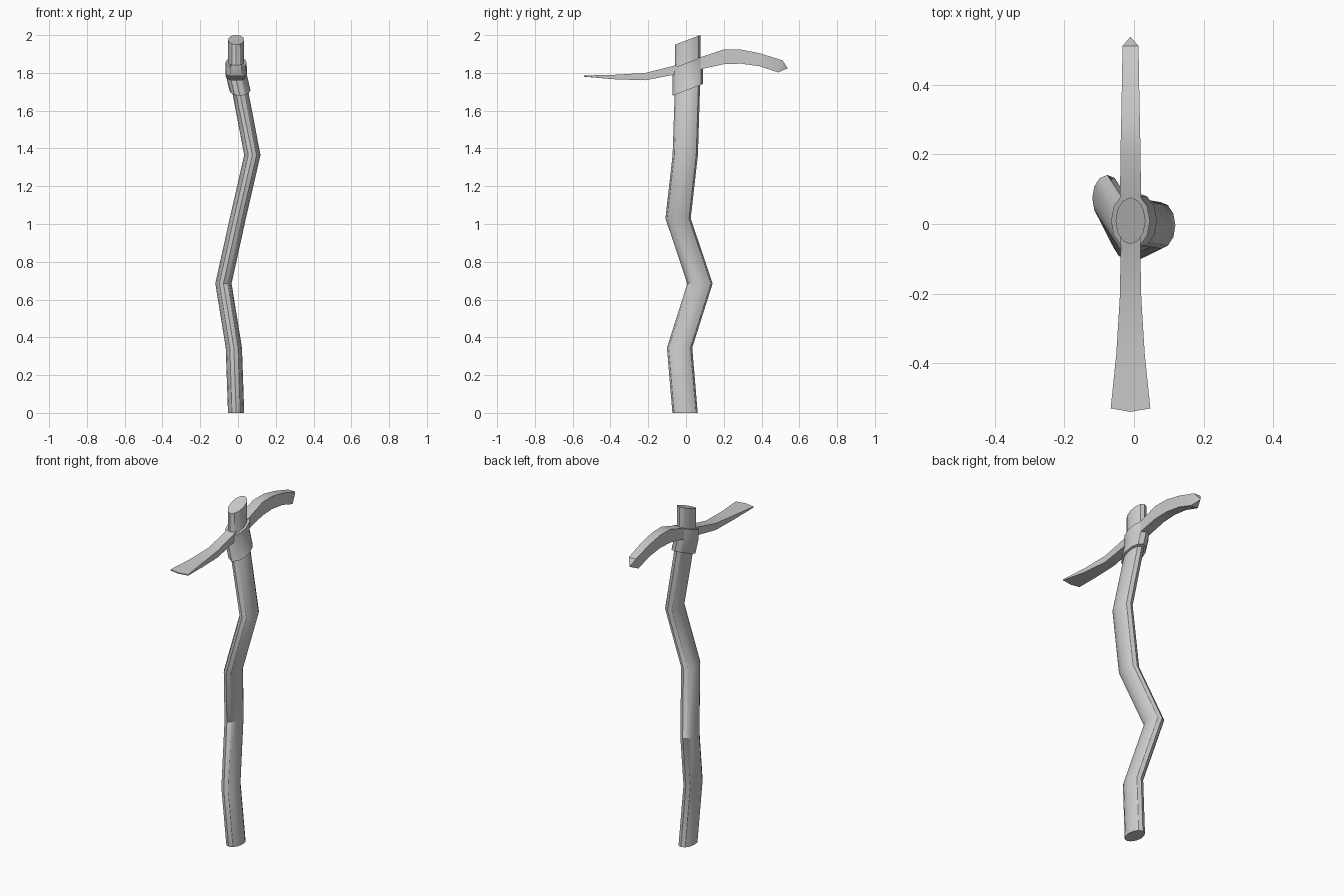
import bpy, bmesh
from math import sin, cos, pi, radians

if "Cube" in bpy.data.objects:
    bpy.data.objects.remove(bpy.data.objects["Cube"])


def loft(name, rings, tip=None, smooth=30):
    """Skin a list of equal-sized point rings, capping both ends (or ending in a tip)."""
    bm = bmesh.new()
    loops = [[bm.verts.new(p) for p in ring] for ring in rings]
    n = len(loops[0])
    for a, b in zip(loops, loops[1:]):
        for i in range(n):
            j = (i + 1) % n
            bm.faces.new((a[i], a[j], b[j], b[i]))
    bm.faces.new(loops[0][::-1])
    if tip:
        t = bm.verts.new(tip)
        for i in range(n):
            bm.faces.new((loops[-1][i], loops[-1][(i + 1) % n], t))
    else:
        bm.faces.new(loops[-1])
    bmesh.ops.recalc_face_normals(bm, faces=bm.faces[:])
    mesh = bpy.data.meshes.new(name)
    bm.to_mesh(mesh)
    bm.free()
    obj = bpy.data.objects.new(name, mesh)
    bpy.context.collection.objects.link(obj)
    mesh.shade_smooth()
    mesh.set_sharp_from_angle(angle=radians(smooth))
    return obj


def oval(x, y, z, rx, ry, slope=0.0, n=12):
    """Elliptical ring whose height rises along y by the given slope."""
    return [(x + rx * cos(2 * pi * i / n), y + ry * sin(2 * pi * i / n),
             z + slope * ry * sin(2 * pi * i / n)) for i in range(n)]


# Crooked wooden handle: x, y, z, slope of each bend
bends = [(-.01, -.005, 0, 0), (-.022, -.034, .345, 0), (-.077, .074, .685, 0),
         (-.001, -.042, 1.03, 0), (.076, -.004, 1.365, 0),
         (.012, .007, 1.70, .2), (-.01, .009, 1.80, .38), (-.01, .009, 1.975, .38)]
loft("handle", [oval(x, y, z, .043, .067, s) for x, y, z, s in bends])

# Slanted collar wrapping the handle under the head
collar = [(.01, 1.71), (-.009, 1.79), (-.01, 1.855)]
loft("collar", [oval(x, .009, z, .056, .081, .38) for x, z in collar])

# Curved head, adze blade to pick: y, bottom z, top z, half width
head = [(-.53, 1.78, 1.786, .057), (-.375, 1.766, 1.79, .041),
        (-.215, 1.761, 1.80, .031), (-.07, 1.789, 1.836, .028),
        (.08, 1.82, 1.884, .03), (.2, 1.846, 1.924, .029),
        (.29, 1.849, 1.924, .027), (.39, 1.835, 1.904, .025),
        (.5, 1.802, 1.866, .023)]
cx = -.01
sections = []
for k, (y, lo, hi, w) in enumerate(head):
    bow = .01 if k == 0 else 0          # cutting edge is bowed outward
    lean = .012 if k == len(head) - 1 else 0   # pick end is cut at an angle
    sections.append([(cx - w, y - lean, lo), (cx, y - bow - lean, lo), (cx + w, y - lean, lo),
                     (cx + w, y + lean, hi), (cx, y - bow + lean, hi), (cx - w, y + lean, hi)])
loft("pick_head", sections, tip=(cx, .538, 1.825))
